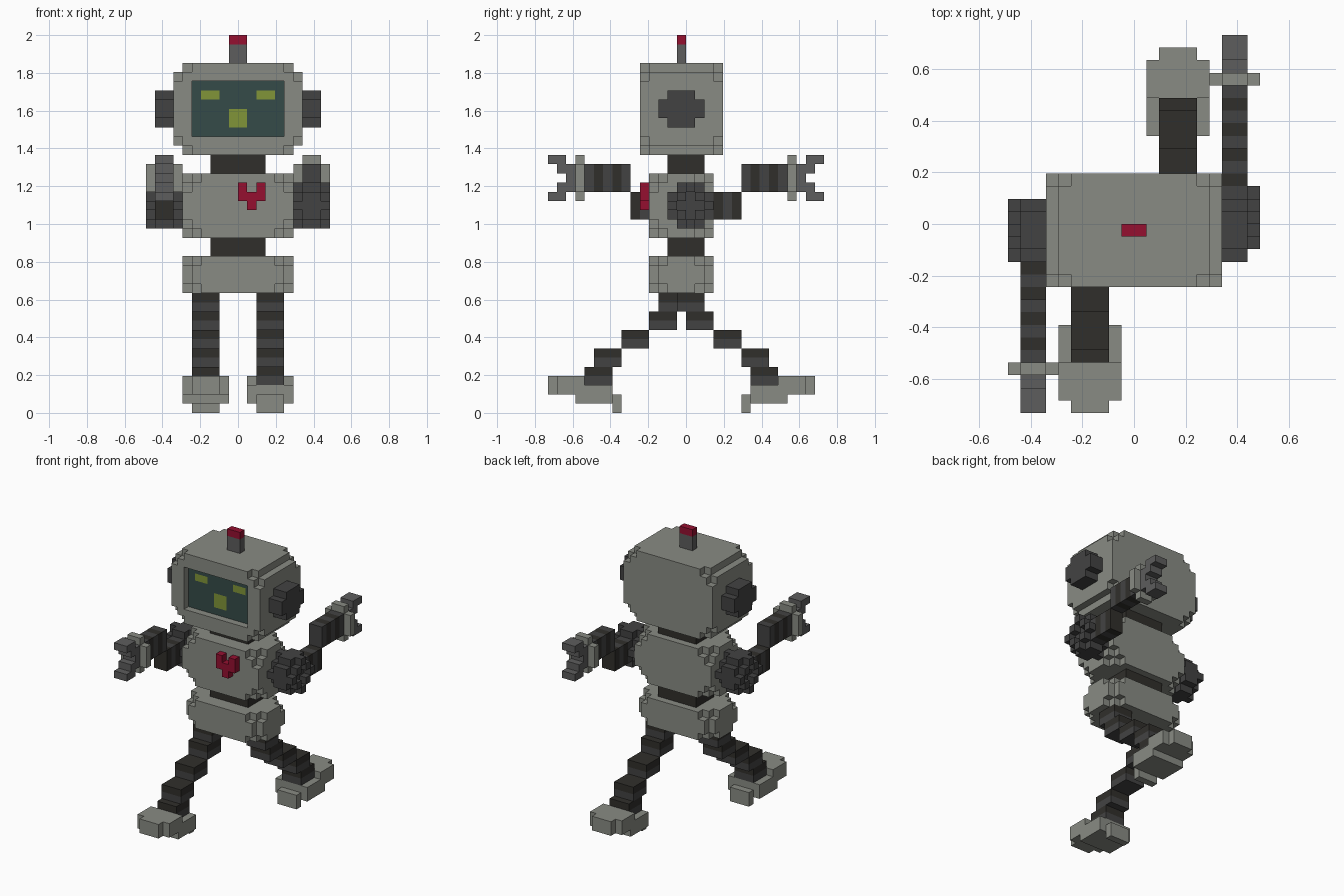
import bpy, bmesh
from mathutils import Vector

if "Cube" in bpy.data.objects:
    bpy.data.objects.remove(bpy.data.objects["Cube"])

U = 2 / 41  # size of one cube cell

COLOURS = {
    "light": (0.25, 0.26, 0.23, 1), "mid": (0.11, 0.11, 0.11, 1),
    "dark": (0.055, 0.055, 0.055, 1), "rubber": (0.03, 0.028, 0.024, 1),
    "screen": (0.035, 0.07, 0.065, 1), "green": (0.22, 0.3, 0.04, 1),
    "red": (0.3, 0.005, 0.03, 1),
}
MATS = list(COLOURS)
for mat_name, rgba in COLOURS.items():
    bpy.data.materials.new(mat_name).diffuse_color = rgba


def box(x0, x1, y0, y1, z0, z1, colour="light"):
    """Cells of a block, painted one colour or striped along an axis: (axis, a, b)."""
    cells = {}
    for x in range(x0, x1):
        for y in range(y0, y1):
            for z in range(z0, z1):
                c = (x, y, z)
                cells[c] = colour if isinstance(colour, str) else colour[1 + c[colour[0]] % 2]
    return cells


def cut(cells, other):
    return {c: v for c, v in cells.items() if c not in other}


def round_corners(cells):
    """Clip each corner cell and its three neighbours along the edges."""
    lo = [min(c[i] for c in cells) for i in range(3)]
    hi = [max(c[i] for c in cells) for i in range(3)]
    return {c: v for c, v in cells.items()
            if sum(min(c[i] - lo[i], hi[i] - c[i]) for i in range(3)) > 1}


def flip(cells, fx=None, fy=None):
    """Mirror cells: a coordinate k becomes f - 1 - k."""
    return {(x if fx is None else fx - 1 - x, y if fy is None else fy - 1 - y, z): v
            for (x, y, z), v in cells.items()}


def build(name, *parts):
    """Make one mesh from the exposed sides of all the cells."""
    cells = {}
    for p in parts:
        cells.update(p)
    bm = bmesh.new()
    verts = {}
    for c, colour in cells.items():
        for a in range(3):
            for s in (0, 1):
                n = list(c)
                n[a] += 2 * s - 1
                if tuple(n) in cells:
                    continue
                quad = []
                for du, dv in ((0, 0), (1, 0), (1, 1), (0, 1)):
                    p = list(c)
                    p[a] += s
                    p[(a + 1) % 3] += du
                    p[(a + 2) % 3] += dv
                    p = tuple(p)
                    if p not in verts:
                        verts[p] = bm.verts.new(Vector(p) * U)
                    quad.append(verts[p])
                f = bm.faces.new(quad if s else quad[::-1])
                f.material_index = MATS.index(colour)
    # merge flat areas of the same colour
    bmesh.ops.dissolve_limit(bm, angle_limit=0.01, verts=bm.verts[:],
                             edges=bm.edges[:], delimit={'MATERIAL'})
    me = bpy.data.meshes.new(name)
    bm.to_mesh(me)
    bm.free()
    for m in MATS:
        me.materials.append(bpy.data.materials[m])
    ob = bpy.data.objects.new(name, me)
    bpy.context.collection.objects.link(ob)


# Head: clipped long edges, recessed screen with face
head = round_corners(box(-7, 7, -5, 4, 28, 38))
head = {c: v for c, v in head.items() if not (c[0] in (-7, 6) and c[2] in (28, 37))}
head = cut(head, box(-5, 5, -5, -4, 30, 36))
build("head", head, box(-5, 5, -4, -3, 30, 36, "screen"),
      box(-4, -2, -4, -3, 34, 35, "green"), box(2, 4, -4, -3, 34, 35, "green"),
      box(-1, 1, -4, -3, 31, 33, "green"))
build("antenna", box(-1, 1, -1, 0, 38, 40, "mid"), box(-1, 1, -1, 0, 40, 41, "red"))
ear = {**box(7, 9, -2, 1, 31, 35, "dark"), **box(7, 9, -3, 2, 32, 34, "dark")}
build("right_ear", ear)
build("left_ear", flip(ear, fx=0))

# Trunk
build("neck", box(-3, 3, -2, 2, 26, 28, "rubber"))
build("torso", round_corners(box(-6, 6, -4, 3, 19, 26)))
build("waist", box(-3, 3, -2, 2, 17, 19, "rubber"))
build("pelvis", round_corners(box(-6, 6, -4, 3, 13, 17)))
build("heart", box(0, 3, -5, -4, 23, 24, "red"), box(1, 2, -5, -4, 22, 23, "red"),
      box(0, 1, -5, -4, 24, 25, "red"), box(2, 3, -5, -4, 24, 25, "red"))

# Arms: the left one swings forward, the right one back
shoulder = round_corners(box(6, 10, -2, 3, 20, 25, "dark"))
shoulder = cut(shoulder, {**box(9, 10, 0, 1, 21, 24), **box(9, 10, -1, 2, 22, 23)})
stripes = (1, "dark", "rubber")
arm = {**box(7, 9, 3, 6, 21, 24, stripes), **box(7, 9, 6, 11, 24, 27, stripes)}
wrist = {**box(6, 10, 11, 12, 24, 27), **box(7, 9, 11, 12, 23, 28)}
claw = box(7, 9, 12, 13, 25, 26, "mid")
for near, far in ((26, 27), (24, 23)):
    claw.update(box(7, 9, 12, 14, near, near + 1, "mid"))
    claw.update(box(7, 9, 13, 15, far, far + 1, "mid"))
for name, part in (("shoulder", shoulder), ("arm", arm), ("wrist", wrist), ("claw", claw)):
    build("right_" + name, part)
    build("left_" + name, flip(part, fx=0, fy=0))

# Legs: stepped striped blocks, left forward and right back
leg = {}
for i, y in enumerate((-1, 0, 3, 6, 7)):
    leg.update(box(2, 5, y, y + 3, 11 - 2 * i, 13 - 2 * i, (2, "rubber", "dark")))
foot = {**box(2, 5, 6, 7, 0, 2), **box(1, 6, 7, 11, 1, 3),
        **box(1, 6, 10, 13, 2, 4), **box(2, 5, 13, 14, 2, 4)}
for name, part in (("leg", leg), ("foot", foot)):
    build("right_" + name, part)
    build("left_" + name, flip(part, fx=0, fy=-1))

for m in bpy.data.materials:
    if m.users and not m.is_grease_pencil:
        m.use_nodes = True
        m.node_tree.nodes["Principled BSDF"].inputs["Base Color"].default_value = m.diffuse_color
